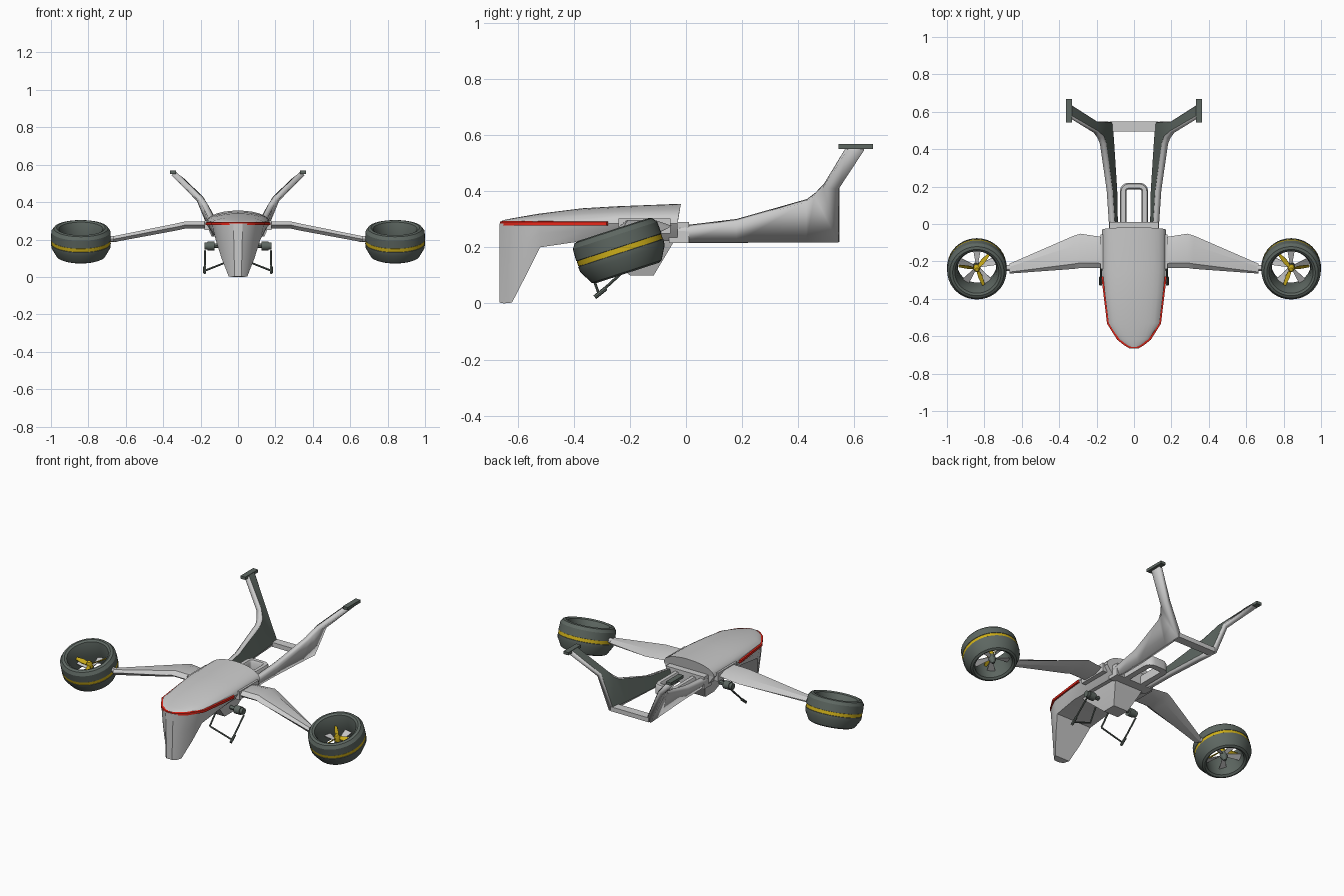
import bpy, bmesh
from math import sin, cos, pi, radians
from mathutils import Matrix, Vector

if "Cube" in bpy.data.objects:
    bpy.data.objects.remove(bpy.data.objects["Cube"])


def material(name, r, g, b):
    m = bpy.data.materials.new(name)
    m.diffuse_color = (r, g, b, 1)
    m.use_nodes = True
    m.node_tree.nodes["Principled BSDF"].inputs["Base Color"].default_value = m.diffuse_color
    return m


DARK = material("dark_green_grey", 0.11, 0.135, 0.12)
YELLOW = material("yellow", 0.62, 0.43, 0.01)
RED = material("red", 0.8, 0.02, 0.01)


def finish(name, bm, mat=None, mirror=False, angle=30):
    bmesh.ops.remove_doubles(bm, verts=bm.verts, dist=1e-5)
    bmesh.ops.recalc_face_normals(bm, faces=bm.faces)
    me = bpy.data.meshes.new(name)
    bm.to_mesh(me)
    bm.free()
    ob = bpy.data.objects.new(name, me)
    bpy.context.collection.objects.link(ob)
    if mat:
        me.materials.append(mat)
    bpy.ops.object.select_all(action='DESELECT')
    bpy.context.view_layer.objects.active = ob
    ob.select_set(True)
    bpy.ops.object.shade_smooth_by_angle(angle=radians(angle))
    if mirror:
        ob.modifiers.new("mirror", 'MIRROR')
    return ob


def loft(name, rings, mat=None, mirror=False, closed=True, loop=False, angle=30):
    """Skin a list of equal-length rings of points."""
    bm = bmesh.new()
    vs = [[bm.verts.new(p) for p in r] for r in rings]
    n = len(vs[0])
    for i in range(len(vs) if loop else len(vs) - 1):
        a, b = vs[i], vs[(i + 1) % len(vs)]
        for j in range(n if closed else n - 1):
            k = (j + 1) % n
            bm.faces.new((a[j], a[k], b[k], b[j]))
    if closed and not loop:
        bm.faces.new(vs[0])
        bm.faces.new(vs[-1])
    return finish(name, bm, mat, mirror, angle)


def spin(name, profile, matrix, mat=None, segs=40, closed=True, mirror=True):
    rings = [[matrix @ Vector((r * cos(t), r * sin(t), z)) for r, z in profile]
             for t in (2 * pi * i / segs for i in range(segs))]
    return loft(name, rings, mat, mirror, closed, True)


def rod(name, a, b, r, mat=None, segs=12):
    a, b = Vector(a), Vector(b)
    d = b - a
    m = Matrix.Translation(a) @ d.to_track_quat('Z', 'Y').to_matrix().to_4x4()
    prof = [(0, 0), (r, 0), (r, d.length), (0, d.length)]
    return spin(name, prof, m, mat, segs, False)


def box(name, x0, x1, y0, y1, z0, z1, mat=None, mirror=False):
    ring = lambda y: [(x0, y, z0), (x1, y, z0), (x1, y, z1), (x0, y, z1)]
    return loft(name, [ring(y0), ring(y1)], mat, mirror)


# hood: arched sections along y (y, half width, crown height)
plan = [(-.658, .025, .294), (-.645, .05, .298), (-.615, .086, .304), (-.53, .138, .319),
        (-.37, .157, .339), (-.25, .17, .346), (-.03, .17, .355)]
N = 14
loft("hood", [[(w * cos(pi * i / N), y + (.012 * sin(pi * i / N) if y > -.1 else 0),
                .285 + (h - .285) * sin(pi * i / N) ** .85) for i in range(N + 1)]
              for y, w, h in plan])

# nose and main fuselage under the hood (y, top half width, mid hw, bottom hw, bottom z)
hull = [(-.665, .025, .022, .018, .003), (-.65, .05, .042, .035, 0), (-.62, .085, .075, .05, .003),
        (-.57, .115, .107, .088, .10), (-.52, .138, .132, .12, .20), (-.37, .157, .15, .125, .222),
        (-.25, .168, .155, .12, .225), (-.03, .168, .15, .12, .222)]


def hull_ring(y, a, m, b, z):
    zm = z + (.285 - z) * .6
    return [(-b, y, z), (b, y, z), (m, y, zm), (a, y, .285), (-a, y, .285), (-m, y, zm)]


loft("fuselage", [hull_ring(*h) for h in hull], angle=20)

# red edge stripe, from one flank round the nose to the other
edge = [(-.28, .169), (-.37, .159), (-.53, .14), (-.615, .088), (-.645, .052), (-.66, .026)]
path = [(w, y) for y, w in edge] + [(-w, y) for y, w in reversed(edge)]
loft("red_stripe", [[(x * 1.03, y - .003, .277), (x * 1.03, y - .003, .291),
                     (x * .93, y + .006, .294), (x * .93, y + .006, .277)] for x, y in path], RED)

# belly keel and rear deck
loft("belly_keel", [[(s * w, y, z) for s, y in ((-1, y0), (1, y0), (1, y1), (-1, y1))]
                    for z, w, y0, y1 in ((.235, .10, -.34, -.035), (.2, .09, -.31, -.055),
                                         (.1, .05, -.2, -.115))])
box("rear_deck", -.13, .13, -.06, .01, .215, .29)

# U-shaped frame between the tail booms
U = [(.0575, -.02), (.0575, .16)] + [(.03 + .0275 * cos(t), .175 + .0275 * sin(t))
                                     for t in (pi / 8 * i for i in range(5))]
U += [(-x, y) for x, y in reversed(U)]
rings = []
for i, (x, y) in enumerate(U):
    a, b = Vector(U[max(i - 1, 0)]), Vector(U[min(i + 1, len(U) - 1)])
    t = (b - a).normalized()
    n = Vector((t.y, -t.x)) * .018
    rings.append([(x + n.x * k, y + n.y * k, z) for k, z in
                  ((-1, .215), (1, .215), (1, .262), (.6, .275), (-.6, .275), (-1, .262))])
loft("rear_frame", rings)

# wings (x, front y, back y, bottom z, top z)
wing = [(.13, -.235, -.07, .258, .295), (.17, -.235, -.07, .258, .297), (.285, -.235, -.052, .258, .296),
        (.32, -.24, -.062, .25, .288), (.665, -.265, -.212, .186, .218)]


def wing_ring(x, f, b, z0, z1):
    c, zm = b - f, (z0 + z1) / 2
    return [(x, f, zm), (x, f + .15 * c, z1), (x, b - .3 * c, z1), (x, b, zm),
            (x, b - .3 * c, z0), (x, f + .15 * c, z0)]


loft("wing", [wing_ring(*w) for w in wing], mirror=True, angle=25)
box("wing_root", .15, .178, -.24, -.055, .25, .302, mirror=True)
rod("wing_joint", (.65, -.236, .204), (.70, -.236, .204), .016)

# ducted rotors, tilted forward
T = Matrix.Translation((.84, -.236, .19)) @ Matrix.Rotation(radians(18), 4, 'X')
spin("duct", [(.118, .07), (.13, .077), (.145, .073), (.158, .055), (.16, .011), (.156, .01),
              (.156, -.01), (.16, -.011), (.158, -.032), (.131, -.08), (.118, -.086),
              (.106, -.078), (.102, -.02), (.106, .035)], T, DARK)
spin("duct_stripe", [(.155, .0095), (.1585, .0095), (.1585, -.0095), (.155, -.0095)], T, YELLOW)
spin("rotor_hub", [(0, .03), (.01, .027), (.017, .015), (.018, -.012), (0, -.012)], T, YELLOW,
     20, False)
spin("motor_pod", [(0, -.012), (.02, -.014), (.02, -.045), (.008, -.07), (0, -.072)], T, DARK,
     20, False)
for i in range(3):
    M = T @ Matrix.Rotation(2 * pi * i / 3 + .15, 4, 'Z')
    loft(f"rotor_blade_{i + 1}", [[M @ Vector(p) for p in (
        (r, -w, .004 - t), (r, w, .004 + t), (r, w, .009 + t), (r, -w, .009 - t))]
        for r, w, t in ((.01, .006, .006), (.05, .011, .007), (.099, .007, .003))], YELLOW, True)
for i in range(5):
    M = T @ Matrix.Rotation(2 * pi * i / 5 + pi / 2, 4, 'Z')
    loft(f"stator_vane_{i + 1}", [[M @ Vector(p) for p in (
        (r, -w, -.035), (r, w, -.025), (r, w, -.021), (r, -w, -.031))]
        for r, w in ((.012, .006), (.105, .022))], None, True)

# leaning tail booms turning up into the V tail: (low edge, high edge) pairs
boom = [((.1, -.06, .222), (.118, -.06, .268)), ((.102, .0, .222), (.12, .0, .274)),
        ((.105, .18, .222), (.132, .18, .296)), ((.12, .43, .222), (.168, .43, .367)),
        ((.128, .545, .222), (.18, .46, .39)), ((.208, .545, .415), (.202, .49, .42)),
        ((.345, .635, .555), (.345, .575, .555))]
ob = loft("tail_boom", boom, None, True, False)
sol = ob.modifiers.new("thickness", 'SOLIDIFY')
sol.thickness, sol.offset = .03, 0
ob.modifiers.move(1, 0)

# dark skin on the inner side of each boom
skin = []
for i, (lo, hi) in enumerate(boom):
    lo, hi = Vector(lo), Vector(hi)
    along = Vector(boom[min(i + 1, 6)][1]) - Vector(boom[max(i - 1, 0)][1])
    n = along.cross(hi - lo).normalized()
    n = -n if n.x > 0 else n
    skin.append([lo.lerp(hi, .06) + n * .018, lo.lerp(hi, .94) + n * .018])
loft("boom_inner_skin", skin, DARK, True, False)

# tail cross bar and tip plates
box("tail_cross_bar", -.13, .13, .495, .547, .218, .245)
box("tail_tip_plate", .331, .364, .543, .667, .551, .568, DARK, True)

# side pods and slanted struts below the body
rod("pod_arm", (.09, -.2, .168), (.135, -.2, .166), .012, DARK)
rod("side_pod", (.125, -.2, .165), (.163, -.2, .165), .024, DARK, 20)
rod("pod_lens", (.16, -.2, .165), (.18, -.2, .165), .019, DARK, 20)
rod("strut_upright", (.176, -.195, .14), (.178, -.315, .03), .005, DARK, 8)
rod("strut_brace", (.178, -.31, .033), (.04, -.33, .088), .005, DARK, 8)
rod("strut_hanger", (.04, -.33, .088), (.05, -.25, .2), .005, DARK, 8)
rod("strut_foot", (.178, -.325, .022), (.178, -.285, .054), .008, DARK, 8)
